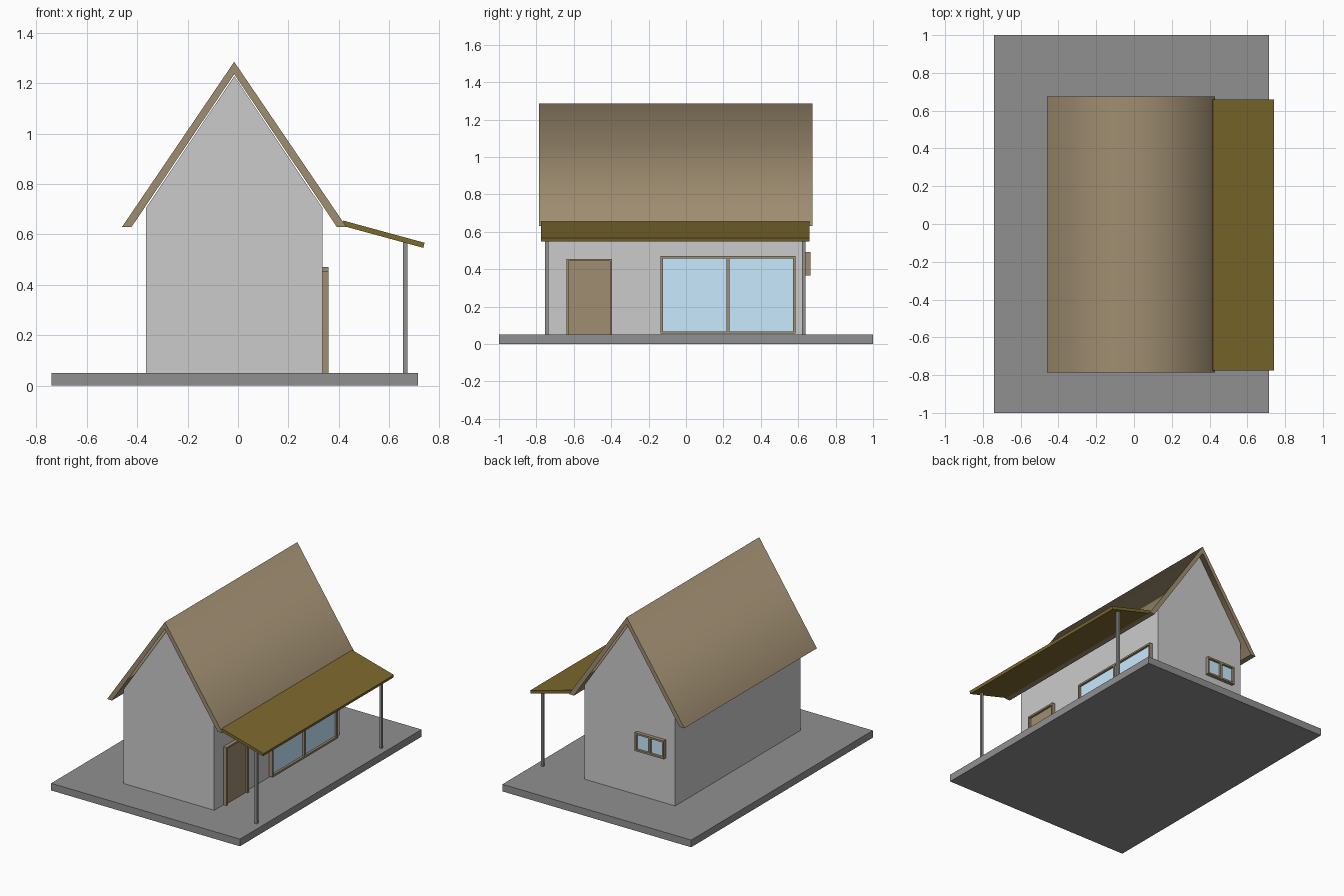
import bpy, bmesh

if "Cube" in bpy.data.objects:
    bpy.data.objects.remove(bpy.data.objects["Cube"])

def material(name, rgb):
    m = bpy.data.materials.new(name)
    m.diffuse_color = (*rgb, 1)
    m.use_nodes = True
    m.node_tree.nodes["Principled BSDF"].inputs["Base Color"].default_value = m.diffuse_color
    return m

BROWN = material("brown_timber", (0.35, 0.27, 0.165))
OLIVE = material("olive_sheet", (0.205, 0.14, 0.027))
GLASS = material("blue_glass", (0.58, 0.82, 1.0))
DARK = material("dark_grey", (0.28, 0.28, 0.28))

def finish(name, bm, mat=None):
    bmesh.ops.recalc_face_normals(bm, faces=bm.faces)
    me = bpy.data.meshes.new(name)
    bm.to_mesh(me)
    bm.free()
    ob = bpy.data.objects.new(name, me)
    bpy.context.collection.objects.link(ob)
    if mat:
        me.materials.append(mat)
    return ob

def boxes(name, spans, mat=None):
    """One object from boxes given as ((x0, x1), (y0, y1), (z0, z1))."""
    bm = bmesh.new()
    for span in spans:
        verts = bmesh.ops.create_cube(bm, size=1)["verts"]
        for v in verts:
            v.co = [a + (b - a) * (c + 0.5) for (a, b), c in zip(span, v.co)]
    return finish(name, bm, mat)

def extrude_y(name, profile, y0, y1, mat=None):
    """Extrude an x-z profile along y."""
    bm = bmesh.new()
    face = bm.faces.new([bm.verts.new((x, y0, z)) for x, z in profile])
    ext = bmesh.ops.extrude_face_region(bm, geom=[face])["geom"]
    moved = [g for g in ext if isinstance(g, bmesh.types.BMVert)]
    bmesh.ops.translate(bm, verts=moved, vec=(0, y1 - y0, 0))
    return finish(name, bm, mat)

def opening(name, wall, d, u, z, panel_mat, t=0.012, mullion=False, sill=True):
    """Framed panel standing proud of a wall facing +x or +y."""
    (u0, u1), (z0, z1) = u, z
    low = z0 + t if sill else z0
    bars = [((u0, u0 + t), z), ((u1 - t, u1), z),
            ((u0 + t, u1 - t), (z1 - t, z1))]
    if sill:
        bars.append(((u0 + t, u1 - t), (z0, low)))
    if mullion:
        m = (u0 + u1) / 2
        bars.append(((m - t * 0.7, m + t * 0.7), (low, z1 - t)))

    def place(bar, depth):
        du = (d - 0.01, d + depth)
        return (du, bar[0], bar[1]) if wall == "x" else (bar[0], du, bar[1])

    boxes(name + "_frame", [place(b, 0.025) for b in bars], BROWN)
    panel = ((u0 + t, u1 - t), (low, z1 - t))
    boxes(name + "_panel", [place(panel, 0.01)], panel_mat)

# Ground slab and gabled house body
boxes("base_slab", [((-0.74, 0.715), (-1, 1), (0, 0.05))], DARK)
CX = -0.015
extrude_y("house_walls", [(CX - 0.35, 0.05), (CX + 0.35, 0.05), (CX + 0.35, 0.705),
                          (CX, 1.228), (CX - 0.35, 0.705)], -0.74, 0.64)

# Main roof, with shading blended over the ridge
roof = extrude_y("main_roof", [(CX - 0.445, 0.63), (CX, 1.285), (CX + 0.445, 0.63),
                               (CX + 0.407, 0.63), (CX, 1.236), (CX - 0.407, 0.63)],
                 -0.785, 0.675, BROWN)
for p in roof.data.polygons:
    p.use_smooth = abs(p.normal.x) > 0.5

# Porch roof and its posts
extrude_y("porch_roof", [(0.418, 0.655), (0.74, 0.567), (0.735, 0.547), (0.412, 0.635)],
          -0.775, 0.66, OLIVE)
for label, y in (("front", -0.744), ("back", 0.63)):
    boxes(label + "_porch_post",
          [((0.655, 0.672), (y - 0.009, y + 0.009), (0.05, 0.572))], DARK)

# Door and windows
opening("door", "x", 0.335, (-0.64, -0.395), (0.05, 0.455), BROWN, sill=False)
opening("large_window", "x", 0.335, (-0.135, 0.585), (0.055, 0.47), GLASS, mullion=True)
opening("back_window", "y", 0.64, (-0.292, -0.07), (0.365, 0.492), GLASS, mullion=True)
